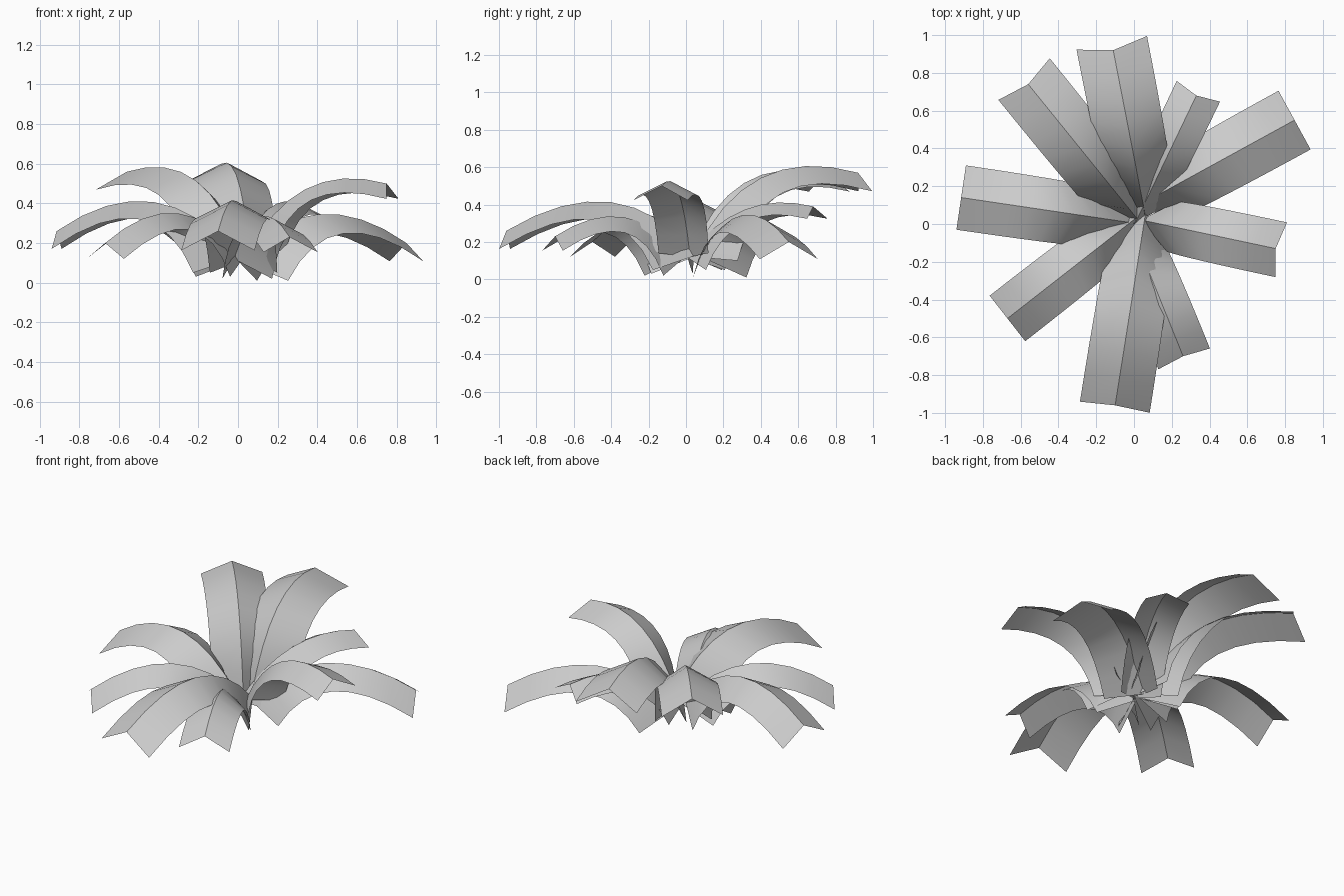
import bpy, bmesh, math
from mathutils import Vector

if "Cube" in bpy.data.objects:
    bpy.data.objects.remove(bpy.data.objects["Cube"])

SEGMENTS = 8


def leaf(name, tip, heading, length, half_width, tip_z, ctrl, base_z, edge_z, tip_lead, base_lead):
    """Folded strip whose ridge follows an arching curve from the crown to the tip."""
    a = math.radians(heading)
    out = Vector((math.cos(a), math.sin(a), 0))
    side = Vector((-out.y, out.x, 0))
    base = Vector((tip[0], tip[1], 0)) - out * length
    bm = bmesh.new()
    rows = []
    for i in range(SEGMENTS + 1):
        t = i / SEGMENTS
        k = (1 - t) ** 2
        r = -0.03 * k + 2 * t * (1 - t) * ctrl[0] + t * t * length
        z = k * base_z + 2 * t * (1 - t) * ctrl[1] + t * t * tip_z
        ridge = base + out * r + Vector((0, 0, z))
        # the edges fold outward and down; at the upright base the fold lies flatter
        lead = tip_lead + (base_lead + 0.03 - tip_lead) * k
        tip_drop = 0.52 * half_width
        drop = tip_drop + (base_z - edge_z - tip_drop) * k
        fold = out * lead - Vector((0, 0, drop))
        w = half_width * (1 - 0.08 * k)
        rows.append([bm.verts.new(p) for p in
                     (ridge + fold + side * w, ridge, ridge + fold - side * w)])
    for p, q in zip(rows, rows[1:]):
        for j in range(2):
            bm.faces.new((p[j], p[j + 1], q[j + 1], q[j]))
    bmesh.ops.recalc_face_normals(bm, faces=bm.faces)
    bm.normal_update()
    if sum(f.normal.z for f in bm.faces) < 0:
        bmesh.ops.reverse_faces(bm, faces=bm.faces)
    me = bpy.data.meshes.new(name)
    bm.to_mesh(me)
    bm.free()
    ob = bpy.data.objects.new(name, me)
    bpy.context.collection.objects.link(ob)
    bpy.context.view_layer.objects.active = ob
    ob.select_set(True)
    bpy.ops.object.shade_smooth_by_angle(angle=math.radians(30))
    ob.select_set(False)


# Nine arching leaves: tip, heading, length, half width, tip height, arch control,
# ridge and edge height at the base, outward lead of the edges at tip and base
leaf("leaf_back", (-.11, .92), 101, .87, .19, .57, (.26, .74), .12, .10, .04, .18)
leaf("leaf_back_left", (-.56, .74), 129, .90, .175, .56, (.26, .69), .12, .10, .035, .20)
leaf("leaf_left", (-.915, .14), 171.6, .90, .172, .26, (.38, .62), .13, .05, 0, .18)
leaf("leaf_front_left", (-.67, -.50), 218, .85, .153, .20, (.36, .54), .12, .03, 0, .16)
leaf("leaf_front", (-.10, -.96), 261, 1.0, .187, .26, (.38, .63), .13, .05, .01, .18)
leaf("leaf_front_right", (.26, -.70), 292, .72, .147, .23, (.30, .49), .12, .02, .015, .15)
leaf("leaf_right", (.75, -.13), 348, .70, .148, .50, (.22, .63), .12, .14, .03, .14)
leaf("leaf_back_right", (.85, .55), 28.7, .95, .177, .20, (.42, .53), .12, .01, 0, .18)
leaf("leaf_back_small", (.33, .68), 64.4, .72, .127, .39, (.28, .49), .12, .05, .025, .14)
